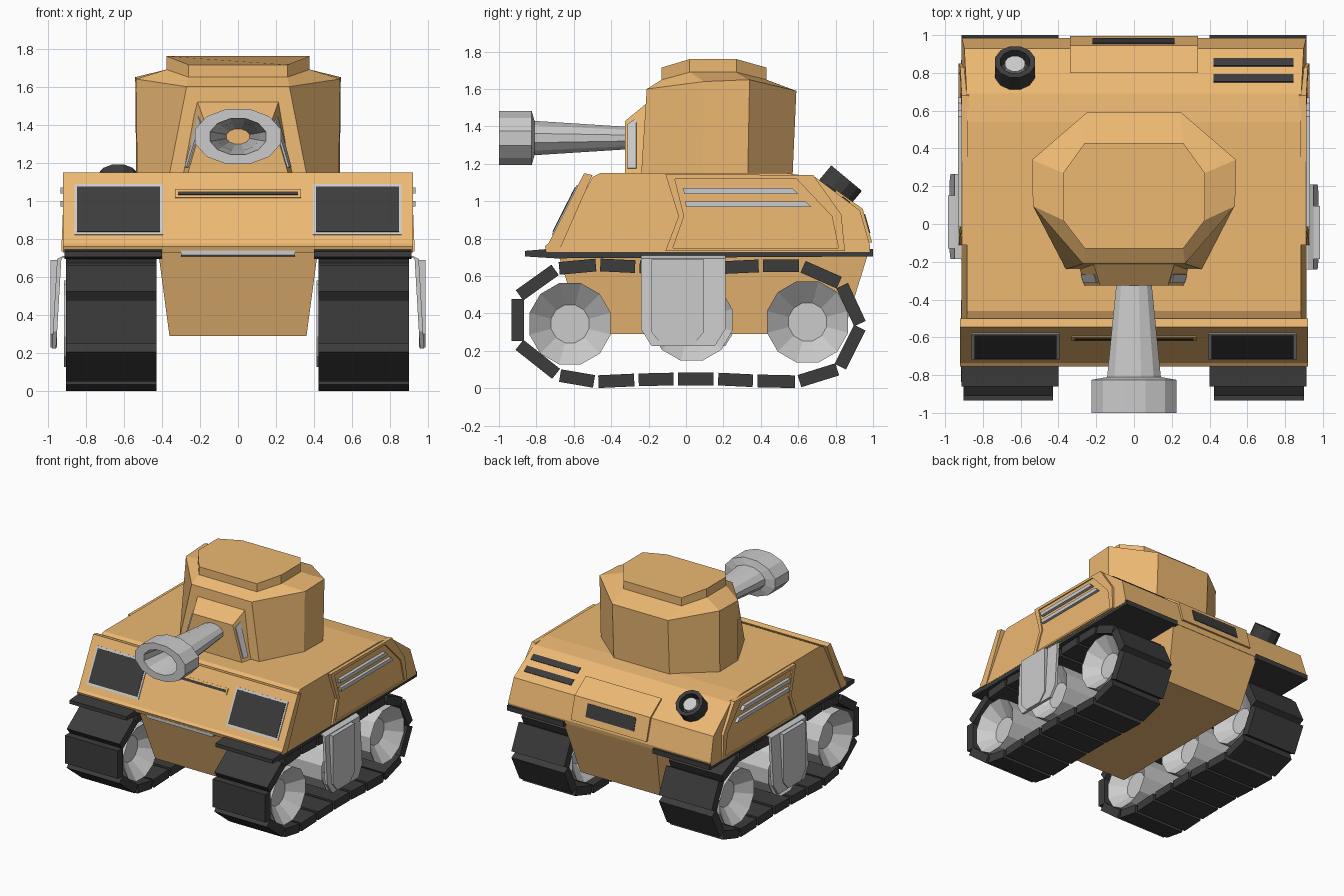
import bpy, bmesh
from math import sin, cos, pi
from mathutils import Vector

if "Cube" in bpy.data.objects:
    bpy.data.objects.remove(bpy.data.objects["Cube"])


def material(name, col):
    m = bpy.data.materials.new(name)
    m.diffuse_color = (*col, 1)
    m.use_nodes = True
    m.node_tree.nodes["Principled BSDF"].inputs["Base Color"].default_value = m.diffuse_color
    return m


ORANGE = material("orange_paint", (0.84, 0.48, 0.17))
BLACK = material("black_rubber", (0.045, 0.045, 0.045))


def loft(name, rings, mat=None, closed=False):
    """Skin a list of equal-length point rings; cap the ends or close the loop."""
    bm = bmesh.new()
    vs = [[bm.verts.new(p) for p in r] for r in rings]
    n = len(rings[0])
    for a, b in zip(vs, vs[1:] + (vs[:1] if closed else [])):
        for i in range(n):
            j = (i + 1) % n
            bm.faces.new((a[i], a[j], b[j], b[i]))
    if not closed:
        bm.faces.new(vs[0])
        bm.faces.new(vs[-1])
    bmesh.ops.recalc_face_normals(bm, faces=bm.faces)
    me = bpy.data.meshes.new(name)
    bm.to_mesh(me)
    bm.free()
    if mat:
        me.materials.append(mat)
    ob = bpy.data.objects.new(name, me)
    bpy.context.collection.objects.link(ob)
    return ob


def prism(name, prof, x0, x1, mat=None):
    return loft(name, [[(x, y, z) for y, z in prof] for x in (x0, x1)], mat)


def lathe(name, prof, n, place, mat=None, closed=False):
    ang = [2 * pi * (i + 0.5) / n for i in range(n)]
    return loft(name, [[place(a, r * cos(t), r * sin(t)) for t in ang]
                       for a, r in prof], mat, closed)


def slab(name, corners, lift, mat=None, thick=0.02):
    """Thin plate on a sloped face, raised by lift along the outward normal."""
    c = [Vector(p) for p in corners]
    n = (c[1] - c[0]).cross(c[3] - c[0]).normalized()
    mid = sum(c, Vector()) / 4
    if n.dot(mid - Vector((0, 0.1, 0.9))) < 0:
        n = -n
    return loft(name, [[p + n * (lift - thick) for p in c], [p + n * lift for p in c]], mat)


# upper hull, sides leaning slightly inwards
hull_prof = [(-0.70, 0.73), (-0.50, 1.13), (-0.46, 1.15), (0.54, 1.15),
             (0.69, 1.13), (0.93, 0.95), (0.985, 0.76), (0.98, 0.73)]
loft("upper_hull", [[(s * (0.913 - 0.07 * (z - 0.74)), y, z) for y, z in hull_prof]
                    for s in (-1, 1)], ORANGE)
prism("front_plate", [(-0.745, 0.73), (-0.755, 0.76), (-0.735, 0.775), (-0.545, 1.15),
                      (-0.50, 1.14), (-0.68, 0.73)], -0.92, 0.92, ORANGE)

# lower hull tub
loft("lower_hull", [[(-w, y0, z), (w, y0, z), (w, y1, z), (-w, y1, z)]
                    for w, y0, y1, z in ((0.36, -0.55, 0.84, 0.29), (0.42, -0.69, 0.98, 0.74))],
     ORANGE)
prism("front_lip", [(-0.75, 0.715), (-0.75, 0.74), (-0.66, 0.74), (-0.66, 0.705)], -0.3, 0.3)


# front panels and slot
def front_quad(x0, x1, z0, z1):
    fy = lambda z: -0.545 + 0.507 * (z - 1.15)
    return [(x0, fy(z0), z0), (x1, fy(z0), z0), (x1, fy(z1), z1), (x0, fy(z1), z1)]


for s, side in ((-1, "left"), (1, "right")):
    slab(side + "_front_frame", front_quad(s * 0.395, s * 0.86, 0.82, 1.085), 0.006)
    slab(side + "_front_screen", front_quad(s * 0.41, s * 0.845, 0.835, 1.07), 0.010, BLACK)
slab("front_slot_rim", front_quad(-0.33, 0.33, 1.015, 1.058), 0.008, ORANGE)
slab("front_slot", front_quad(-0.315, 0.315, 1.028, 1.045), 0.011, BLACK)

# mudguards, side panels with stripes, side skirts
outer = [(-0.11, 0.735), (-0.04, 0.92), (-0.11, 1.145), (0.68, 1.14), (0.83, 0.93), (0.85, 0.735)]
inner = [(-0.07, 0.75), (-0.01, 0.92), (-0.06, 1.12), (0.59, 1.12), (0.78, 0.92), (0.815, 0.75)]
for s, side in ((-1, "left"), (1, "right")):
    prism(side + "_mudguard", [(-0.86, 0.705), (-0.86, 0.735), (-0.70, 0.748), (1.0, 0.745),
                               (1.0, 0.705), (-0.70, 0.695)], s * 0.40, s * 0.912, BLACK)
    ring = lambda prof, x: [(s * (x - 0.04 * (z - 0.74)), y, z) for y, z in prof]
    loft(side + "_side_panel", [ring(outer, 0.89), ring(outer, 0.928), ring(inner, 0.928),
                                ring(inner, 0.918)], ORANGE)
    for k, (y0, y1, z) in enumerate(((-0.01, 0.57, 1.055), (0.0, 0.64, 0.985))):
        prism(f"{side}_stripe_{k}", [(y0, z - 0.015), (y0 - 0.005, z + 0.015),
                                     (y1, z + 0.015), (y1 + 0.03, z - 0.015)],
              s * 0.90, s * 0.932)
    c = -0.015 if s > 0 else 0.04
    # bent sheet, chamfered at its lower corners
    skirt = lambda dx, w, lo, hi: [
        [(s * (x - dx), c - h * w, z), (s * (x - dx), c + h * w, z)]
        for x, z, h in ((0.92, hi, 1), (0.95, hi - 0.015, 1), (0.972, lo + 0.09, 1),
                        (0.978, lo, 0.75))]
    loft(side + "_skirt", [[a, b, (b[0] - s * 0.022, b[1], b[2]), (a[0] - s * 0.022, a[1], a[2])]
                           for a, b in skirt(0, 0.225, 0.225, 0.71)])
    prism(side + "_skirt_panel", [(c - 0.17, 0.30), (c - 0.17, 0.69), (c + 0.11, 0.69),
                                  (c + 0.11, 0.30), (c + 0.05, 0.23), (c - 0.11, 0.23)],
          s * 0.95, s * 0.984)

# tracks and wheels: both sides run the same way round
path = [(-0.90, 0.24), (-0.90, 0.49), (-0.69, 0.64), (-0.47, 0.66), (-0.26, 0.65), (-0.03, 0.64),
        (0.19, 0.645), (0.40, 0.655), (0.615, 0.655), (0.83, 0.56), (0.935, 0.335), (0.82, 0.105),
        (0.595, 0.035), (0.37, 0.04), (0.16, 0.05), (-0.055, 0.05), (-0.265, 0.045),
        (-0.48, 0.035), (-0.685, 0.07)]
for x, side in ((-0.915, "left"), (0.412, "right")):
    for i, p in enumerate(path):
        a, b = Vector(p), Vector(path[(i + 1) % len(path)])
        d = (b - a).normalized()
        n = Vector((-d.y, d.x)) * 0.034
        a, b = a + d * 0.012, b - d * 0.012
        prism(f"{side}_track_link_{i}", [a - n, b - n, b + n, a + n], x + 0.012, x + 0.487, BLACK)
    for k, (y, z) in enumerate(((-0.62, 0.345), (0.03, 0.365), (0.65, 0.355))):
        lathe(f"{side}_wheel_{k}", [(0.10, 0.105), (0, 0.225), (0.475, 0.225), (0.375, 0.105)], 12,
              lambda a, u, v: (x + a, y + u, z + v))


# turret body, roof and hatch: eight-sided rings, lower at front and back
def ring8(half):
    return half + [(-x, y, z) for x, y, z in reversed(half)]


hatch_base = ring8([(0.26, 0.43, 1.65), (0.375, 0.27, 1.69), (0.375, 0.02, 1.69), (0.26, -0.13, 1.65)])
loft("turret", [
    ring8([(0.25, 0.57, 1.14), (0.535, 0.33, 1.14), (0.53, 0.09, 1.14), (0.36, -0.24, 1.14)]),
    ring8([(0.25, 0.59, 1.59), (0.54, 0.34, 1.65), (0.535, 0.095, 1.64), (0.27, -0.21, 1.60)]),
    hatch_base], ORANGE)
loft("turret_hatch", [hatch_base, [(x, y, 1.76 if abs(x) > 0.3 else 1.715)
                                   for x, y, z in hatch_base]], ORANGE)

# gun mount with side windows
loft("gun_mount", [[(-b, y, 1.14), (b, y, 1.14), (t, y, z), (-t, y, z)]
                   for b, t, y, z in ((0.30, 0.22, -0.19, 1.54), (0.265, 0.18, -0.325, 1.43))], ORANGE)
for s, side in ((-1, "left"), (1, "right")):
    slab(side + "_mount_window", [(s * 0.270, -0.265, 1.175), (s * 0.258, -0.31, 1.175),
                                  (s * 0.188, -0.31, 1.41), (s * 0.2, -0.265, 1.44)], 0.012)

# hollow gun barrel with oval muzzle
lathe("gun_barrel", [(-0.31, 0.062), (-0.81, 0.095), (-0.825, 0.15), (-1.0, 0.15), (-1.0, 0.098),
                     (-0.82, 0.075), (-0.31, 0.04)], 12,
      lambda a, u, v: (u * 1.55, a, 1.338 + v), closed=True)

# exhaust standing square on the sloped rear deck
def on_deck(a, u, v):
    return (-0.63 + u, 0.785 + 0.64 * a + 0.77 * v, 1.035 + 0.77 * a - 0.64 * v)


lathe("exhaust", [(-0.04, 0.11), (0.115, 0.11), (0.115, 0.08), (0.05, 0.075)], 12, on_deck, BLACK)
lathe("exhaust_core", [(0.03, 0.055), (0.10, 0.055)], 12, on_deck)

# rear deck vents
dz = lambda y: 1.13 - 0.75 * (y - 0.69)
for k, y in enumerate((0.75, 0.835)):
    slab(f"rear_vent_{k}", [(0.42, y, dz(y)), (0.845, y, dz(y)), (0.845, y + 0.04, dz(y + 0.04)),
                            (0.42, y + 0.04, dz(y + 0.04))], 0.006, BLACK)

# rear access panel with slot
prism("rear_panel", [(0.80, 1.03), (0.80, 1.062), (0.945, 0.96), (0.995, 0.78), (0.97, 0.78),
                     (0.91, 0.93)], -0.34, 0.34, ORANGE)
slab("rear_slot", [(-0.22, 0.981, 0.83), (0.215, 0.981, 0.83), (0.215, 0.953, 0.93),
                   (-0.22, 0.953, 0.93)], 0.005, BLACK)
